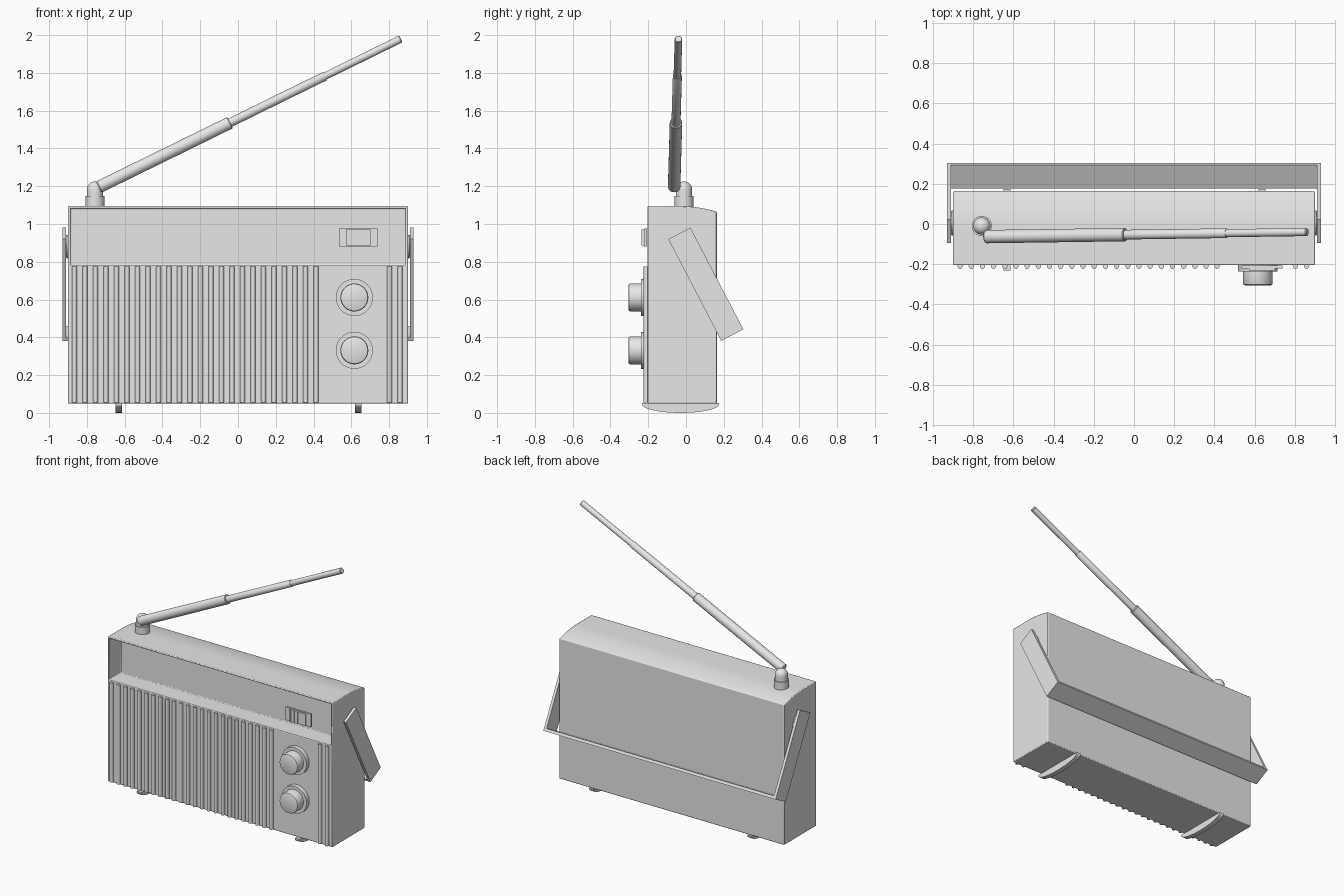
import bpy, bmesh, math
from mathutils import Matrix, Vector

if "Cube" in bpy.data.objects:
    bpy.data.objects.remove(bpy.data.objects["Cube"])

grey = bpy.data.materials.new("plain_grey")
grey.diffuse_color = (0.8, 0.8, 0.8, 1)
grey.use_nodes = True
grey.node_tree.nodes["Principled BSDF"].inputs["Base Color"].default_value = grey.diffuse_color


def finish(name, bm, bevel=0.0, angle=35):
    """Turn a bmesh into a shaded object, optionally with softened edges."""
    bmesh.ops.recalc_face_normals(bm, faces=bm.faces)
    mesh = bpy.data.meshes.new(name)
    bm.to_mesh(mesh)
    bm.free()
    mesh.materials.append(grey)
    ob = bpy.data.objects.new(name, mesh)
    bpy.context.collection.objects.link(ob)
    bpy.ops.object.select_all(action='DESELECT')
    ob.select_set(True)
    bpy.context.view_layer.objects.active = ob
    bpy.ops.object.shade_smooth_by_angle(angle=math.radians(angle))
    if bevel:
        mod = ob.modifiers.new("soft_edges", 'BEVEL')
        mod.width, mod.segments = bevel, 2
        mod.limit_method, mod.angle_limit = 'ANGLE', math.radians(40)
    return ob


def add_box(bm, centre, size, base=Matrix()):
    m = base @ Matrix.Translation(centre) @ Matrix.Diagonal((*size, 1))
    bmesh.ops.create_cube(bm, size=1, matrix=m)


def extrude_x(bm, profile, x0, x1):
    """Closed (y, z) profile swept along x."""
    a = [bm.verts.new((x0, y, z)) for y, z in profile]
    b = [bm.verts.new((x1, y, z)) for y, z in profile]
    bm.faces.new(a)
    bm.faces.new(b[::-1])
    n = len(a)
    return [bm.faces.new((a[i], b[i], b[(i + 1) % n], a[(i + 1) % n])) for i in range(n)]


def add_lathe(bm, profile, origin, axis, sides=32):
    """Solid of revolution from (radius, height) points along an axis."""
    m = Matrix.Translation(origin) @ Vector(axis).to_track_quat('Z', 'Y').to_matrix().to_4x4()
    rings = []
    for r, h in profile:
        rings.append([bm.verts.new(m @ Vector((r * math.cos(t), r * math.sin(t), h)))
                      for t in (math.tau * i / sides for i in range(sides))])
    for lo, hi in zip(rings, rings[1:]):
        for i in range(sides):
            j = (i + 1) % sides
            bm.faces.new((lo[i], lo[j], hi[j], hi[i]))
    bm.faces.new(rings[0][::-1])
    bm.faces.new(rings[-1])


FRONT, BACK = -0.205, 0.163

# Body: crowned top, with a deep tuning recess sunk into the upper front
bm = bmesh.new()
crown = [(-0.04 + (BACK + 0.04) * t, 1.095 - 0.03 * t * t) for t in (i / 10 for i in range(11))]
profile = [(FRONT, 0.05), (FRONT, 0.77), (FRONT, 1.095)] + crown + [(BACK, 0.05)]
sides = extrude_x(bm, profile, -0.9, 0.9)
bmesh.ops.recalc_face_normals(bm, faces=bm.faces)
window = sides[1]
bmesh.ops.inset_individual(bm, faces=[window], thickness=0.018, depth=0)
floor = bmesh.ops.extrude_discrete_faces(bm, faces=[window])['faces'][0]
bmesh.ops.translate(bm, verts=floor.verts, vec=(0, 0.135, 0))
finish("body", bm, bevel=0.005)

# Speaker grille ribs, leaving a gap for the knobs
bm = bmesh.new()
for i in range(32):
    if 24 <= i < 30:
        continue
    m = Matrix.Translation((-0.865 + i * 0.0556, FRONT, 0.415)) @ Matrix.Diagonal((0.0135, 0.019, 0.72, 1))
    bmesh.ops.create_cone(bm, cap_ends=True, segments=16, radius1=1, radius2=1, depth=1, matrix=m)
finish("grille_ribs", bm)

# Two knobs on round base plates
for name, z in (("volume_knob", 0.611), ("tuning_knob", 0.331)):
    bm = bmesh.new()
    add_lathe(bm, [(0.098, -0.005), (0.098, 0.032), (0.074, 0.032), (0.074, 0.09),
                   (0.071, 0.097), (0.064, 0.1)], (0.616, FRONT, z), (0, -1, 0), 40)
    finish(name, bm)

# Sliding band switch
bm = bmesh.new()
add_box(bm, (0.636, -0.214, 0.929), (0.204, 0.014, 0.095))
add_box(bm, (0.636, -0.222, 0.929), (0.13, 0.018, 0.085))
for x in (0.578, 0.607, 0.636, 0.665, 0.694):
    add_box(bm, (x, -0.231, 0.929), (0.012, 0.008, 0.085))
finish("band_switch", bm)

# Runner feet with curved undersides
for name, x in (("left_foot", -0.631), ("right_foot", 0.636)):
    bm = bmesh.new()
    arc = [(-0.029 + 0.203 * math.cos(a), 0.045 + 0.045 * math.sin(a))
           for a in (math.pi + math.pi * i / 20 for i in range(21))]
    extrude_x(bm, [(-0.232, 0.052)] + arc + [(0.174, 0.052)], x - 0.0175, x + 0.0175)
    finish(name, bm)

# Folding carry handle swung down behind the body
tilt = Matrix.Translation((0, 0.105, 0.681)) @ Matrix.Rotation(0.48, 4, 'X')
bm = bmesh.new()
for s in (-1, 1):
    add_box(bm, (s * 0.92, 0, 0), (0.02, 0.132, 0.607), tilt)
add_box(bm, (0, 0, -0.2935), (1.82, 0.132, 0.02), tilt)
finish("carry_handle", bm)

# Handle pivots
bm = bmesh.new()
for s in (-1, 1):
    add_lathe(bm, [(0.062, -0.005), (0.062, 0.006), (0.05, 0.016)], (s * 0.9, 0.005, 0.88), (s, 0, 0))
finish("handle_pivots", bm)

# Aerial socket: collar with a domed swivel
bm = bmesh.new()
dome = [(0.043 * math.cos(a), 0.09 + 0.043 * math.sin(a)) for a in (math.pi / 2 * i / 8.2 for i in range(9))]
add_lathe(bm, [(0.05, -0.01), (0.05, 0.055), (0.043, 0.055)] + dome, (-0.757, -0.01, 1.092), (0, 0, 1))
finish("aerial_socket", bm)

# Telescopic aerial in three narrowing sections
start, end = Vector((-0.738, -0.063, 1.195)), Vector((0.862, -0.04, 1.98))
length = (end - start).length
bm = bmesh.new()
a, b = 0.435 * length, 0.75 * length
add_lathe(bm, [(0.028, 0), (0.033, 0.006), (0.033, a - 0.004), (0.03, a), (0.024, a), (0.024, b - 0.003),
               (0.022, b), (0.02, b), (0.02, length - 0.004), (0.017, length)],
          start, end - start, 24)
finish("telescopic_aerial", bm)
